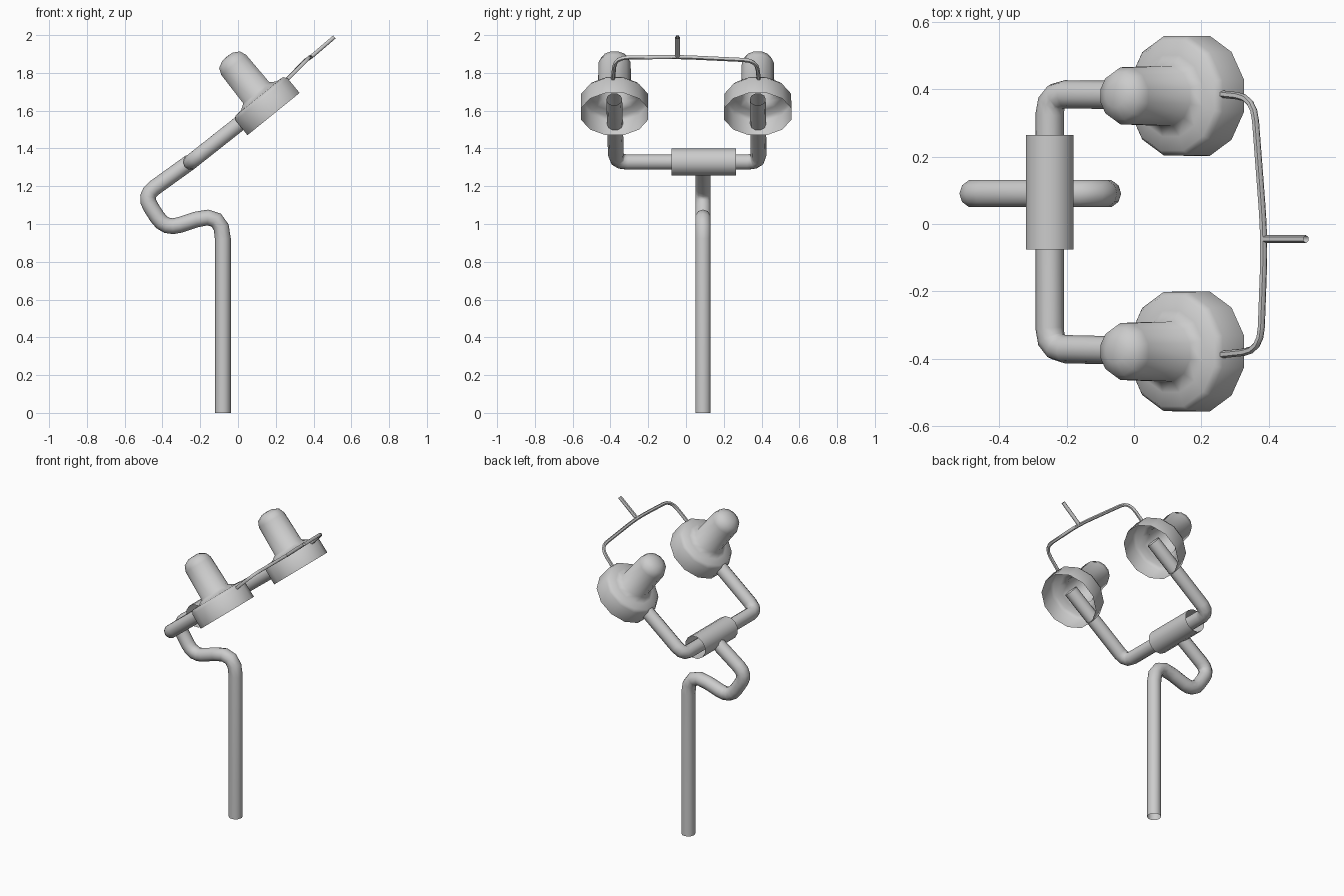
import bpy, bmesh
from math import radians, pi
from mathutils import Vector, Matrix

if "Cube" in bpy.data.objects:
    bpy.data.objects.remove(bpy.data.objects["Cube"], do_unlink=True)

grey = bpy.data.materials.new("light_grey")
grey.use_nodes = True
grey.diffuse_color = (0.6, 0.6, 0.6, 1)
grey.node_tree.nodes["Principled BSDF"].inputs["Base Color"].default_value = (0.6, 0.6, 0.6, 1)


def finish(obj, angle=60):
    bpy.ops.object.select_all(action='DESELECT')
    obj.select_set(True)
    bpy.context.view_layer.objects.active = obj
    if obj.type == 'CURVE':
        bpy.ops.object.convert(target='MESH')
        obj = bpy.context.object
    bpy.ops.object.shade_smooth_by_angle(angle=radians(angle))
    return obj


def rounded(points, cuts, steps=4):
    """Round each inner corner of a path, starting the bend `cut` before it."""
    pts = [Vector(p) for p in points]
    path = [pts[0]]
    for a, b, c, cut in zip(pts, pts[1:], pts[2:], cuts):
        p = b + (a - b).normalized() * cut
        q = b + (c - b).normalized() * cut
        for i in range(steps + 1):
            t = i / steps
            path.append(p * (1 - t) ** 2 + b * 2 * t * (1 - t) + q * t * t)
    return path + [pts[-1]]


def tube(name, path, radius, res=3):
    curve = bpy.data.curves.new(name, 'CURVE')
    curve.dimensions = '3D'
    curve.bevel_depth = radius
    curve.bevel_resolution = res
    spline = curve.splines.new('POLY')
    spline.points.add(len(path) - 1)
    for point, co in zip(spline.points, path):
        point.co = (*co, 1)
    curve.materials.append(grey)
    obj = bpy.data.objects.new(name, curve)
    bpy.context.collection.objects.link(obj)
    return finish(obj)


def lathe(name, profile, sides, matrix):
    """Spin a (radius, height) profile about local z."""
    bm = bmesh.new()
    verts = [bm.verts.new((r, 0, h)) for r, h in profile]
    edges = [bm.edges.new(pair) for pair in zip(verts, verts[1:])]
    bmesh.ops.rotate(bm, verts=verts, cent=(0, 0, 0), matrix=Matrix.Rotation(pi / sides, 3, 'Z'))
    bmesh.ops.spin(bm, geom=verts + edges, cent=(0, 0, 0), axis=(0, 0, 1),
                   angle=2 * pi, steps=sides, use_duplicate=False)
    bmesh.ops.remove_doubles(bm, verts=bm.verts, dist=0.0005)
    bmesh.ops.recalc_face_normals(bm, faces=bm.faces)
    bm.transform(matrix)
    mesh = bpy.data.meshes.new(name)
    bm.to_mesh(mesh)
    bm.free()
    mesh.materials.append(grey)
    obj = bpy.data.objects.new(name, mesh)
    bpy.context.collection.objects.link(obj)
    return finish(obj)


# Bent support pole, open at the foot
pole = [(-0.08, 0.09, 0), (-0.08, 0.09, 1.07), (-0.385, 0.09, 0.97),
        (-0.50, 0.09, 1.15), (-0.25, 0.09, 1.33)]
tube("support_pole", rounded(pole, (0.15, 0.08, 0.07)), 0.042)

# Sleeve around the cross bar
lathe("sleeve", [(0.073, -0.17), (0.073, 0.17)], 12,
      Matrix.Translation((-0.25, 0.094, 1.328)) @ Matrix.Rotation(pi / 2, 4, 'X'))

# U-shaped fork whose ends sit inside the cups
fork = [(0.17, 0.38, 1.66), (-0.25, 0.385, 1.328), (-0.25, -0.37, 1.328), (0.17, -0.38, 1.66)]
tube("fork", rounded(fork, (0.06, 0.06), 3), 0.042)

# Tilted open cups with round-ended stems
cup = [(0.184, 0), (0.183, 0.1), (0.168, 0.12), (0.125, 0.124), (0.092, 0.145),
       (0.0875, 0.335), (0.073, 0.37), (0.035, 0.39), (0, 0.392)]
for side, y in (("left", 0.38), ("right", -0.378)):
    lathe(side + "_cup", cup, 12,
          Matrix.Translation((0.188, y, 1.582)) @ Matrix.Rotation(radians(-39), 4, 'Y'))

# Thin wire bail and its pull rod
wire = [(0.26, 0.385, 1.765), (0.355, 0.375, 1.865), (0.387, -0.045, 1.885),
        (0.375, -0.375, 1.88), (0.26, -0.387, 1.765)]
tube("wire_bail", rounded(wire, (0.07, 0.1, 0.07)), 0.011, 1)
tube("pull_rod", [(0.385, -0.045, 1.883), (0.51, -0.045, 1.99)], 0.012, 1)
